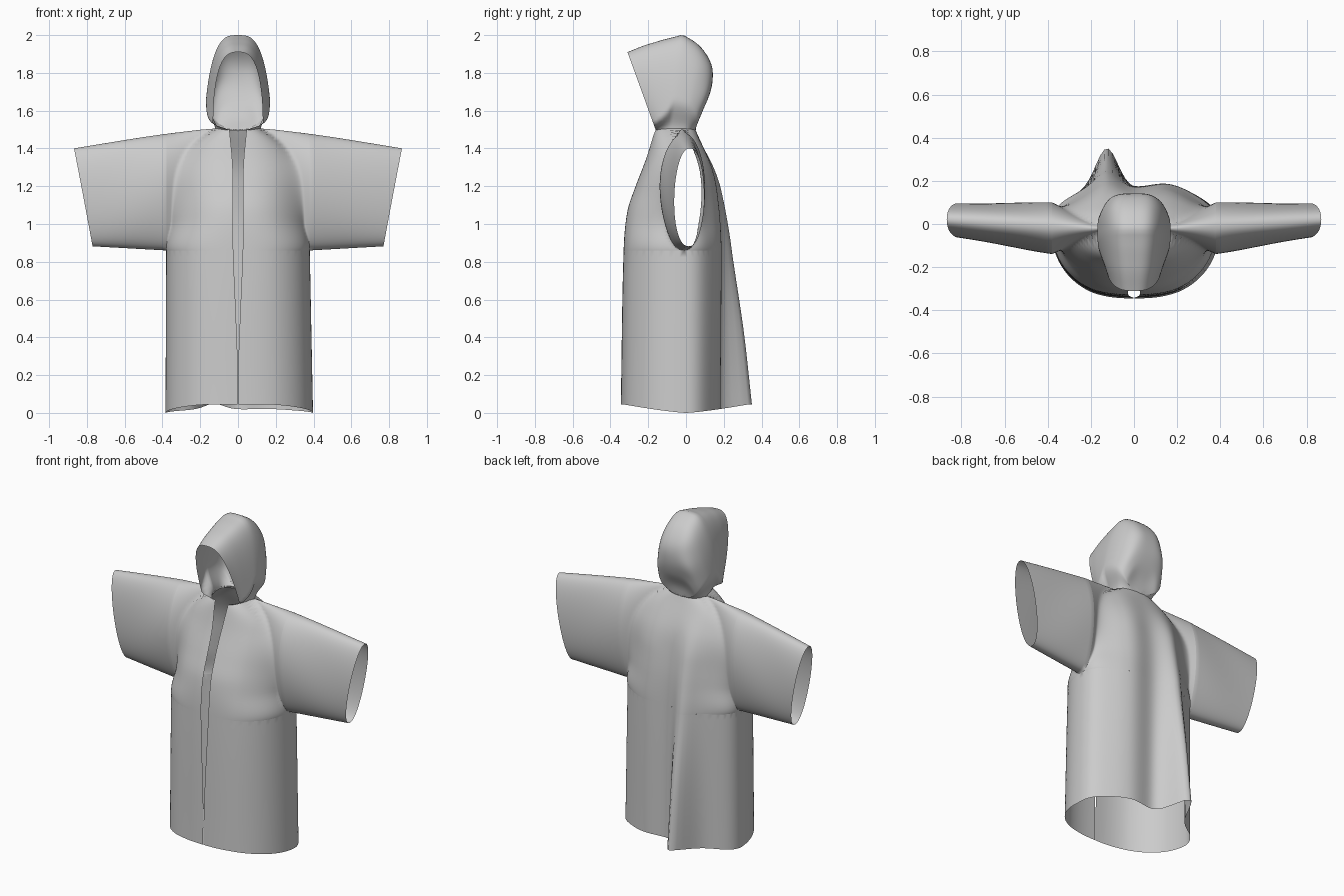
import bpy, bmesh, math

if "Cube" in bpy.data.objects:
    bpy.data.objects.remove(bpy.data.objects["Cube"])

ARM_X, ARMPIT, NECK_W, NECK_Z = 0.38, 0.86, 0.12, 1.50


def curve(t, keys):
    """Smooth Hermite curve through (t, value) keys."""
    n = len(keys)
    t = min(max(t, keys[0][0]), keys[-1][0])
    i = next((i for i in range(n - 1) if t <= keys[i + 1][0]), n - 2)

    def slope(j):
        a, b = keys[max(j - 1, 0)], keys[min(j + 1, n - 1)]
        return (b[1] - a[1]) / (b[0] - a[0])
    (t0, a), (t1, b) = keys[i], keys[i + 1]
    h = t1 - t0
    s = (t - t0) / h
    return ((2*s**3 - 3*s*s + 1) * a + (s**3 - 2*s*s + s) * h * slope(i)
            + (3*s*s - 2*s**3) * b + (s**3 - s*s) * h * slope(i + 1))


def smooth(t):
    t = min(1, max(0, t))
    return t * t * (3 - 2 * t)


def grid(bm, fn, nu, nv):
    """Add a sheet sampled from fn(u, v)."""
    vs = [[bm.verts.new(fn(i / nu, j / nv)) for j in range(nv + 1)] for i in range(nu + 1)]
    for i in range(nu):
        for j in range(nv):
            bm.faces.new((vs[i][j], vs[i+1][j], vs[i+1][j+1], vs[i][j+1]))


def finish(bm, name):
    bmesh.ops.remove_doubles(bm, verts=bm.verts, dist=0.0005)
    bmesh.ops.dissolve_degenerate(bm, edges=bm.edges, dist=0.0001)
    bmesh.ops.recalc_face_normals(bm, faces=bm.faces)
    me = bpy.data.meshes.new(name)
    bm.to_mesh(me)
    bm.free()
    ob = bpy.data.objects.new(name, me)
    bpy.context.collection.objects.link(ob)
    me.polygons.foreach_set("use_smooth", [True] * len(me.polygons))
    return ob


# Garment profiles: depth of front and back, back fold, front gap, shoulder line
FRONT = [(0, .325), (.87, .31), (1.07, .29), (1.2, .247), (1.35, .19), (1.5, .145)]
BACK = [(0, .20), (.87, .205), (1.1, .195), (1.3, .16), (1.5, .07)]
FOLD = [(0, .172), (.4, .125), (.87, .055), (1.2, .02), (1.4, 0), (1.5, 0)]
GAP = [(0, .002), (.23, .002), (.5, .011), (.9, .026), (1.3, .028), (1.5, .045)]
TOP = [(0, 1.5), (.12, 1.505), (.3, 1.487), (.5, 1.46), (.87, 1.4)]


def shape(u, p=0.45):
    return max(0.0, 1 - min(abs(u), 1) ** 2.5) ** p


def mid_y(x):
    return -0.02 + 0.04 * max(0, abs(x) - 0.2) / 0.67


def torso_depth(x, z, w, face, p=0.45):
    k = shape(x / w, p)
    d = curve(z, FRONT if face < 0 else BACK) * k
    if face > 0:
        d += curve(z, FOLD) * math.exp(-((x + .125) / .07) ** 2) * k
        d += 0.012 * k * min(1, max(0, (1.5 - z) / 0.3)) * math.cos((x - .17) * 19)
    return d


def column(c, z, face):
    x = ARM_X * math.sin(c * math.pi / 2)
    if face < 0:
        x += curve(z, GAP) * max(0, 1 - c / 0.2)
    return x


def sleeve_depth(x, k, face):
    t = max(0, (x - ARM_X) / 0.45)
    r = (0.125 if face < 0 else 0.105) - (0.047 if face < 0 else 0.027) * t
    crease = 1 + 0.06 * math.sin(9 * x + 7 * k) * (1 - min(1, t))
    return r * math.sin(math.pi * k) ** 0.9 * crease


# Robe: skirt, chest and sleeves for each side, front and back
bm = bmesh.new()
for side in (-1, 1):
    for face in (-1, 1):
        def skirt(c, v):
            z = ARMPIT * v
            x = column(c, z, face)
            y = mid_y(x) + face * torso_depth(side * x, z, ARM_X, face)
            hem = 0.045 * min(1, abs(y) / 0.33) ** 1.3
            wide = 1 + (1 - v) * (0.045 if side > 0 else 0.01)
            return (side * x * wide, y, hem + (ARMPIT - hem) * v)

        def chest(c, k):
            v = (1 - math.cos(math.pi * k)) / 2
            x0 = ARM_X * math.sin(c * math.pi / 2)
            z = ARMPIT + (curve(x0, TOP) - ARMPIT) * v
            x = column(c, z, face)
            w = ARM_X - 0.03 * smooth(v * 4) - 0.23 * v ** 6
            p = 0.45 + 0.3 * smooth(v * 2) * smooth((1 - v) * 4)
            d = math.hypot(torso_depth(side * x, z, w, face, p),
                           sleeve_depth(x, k, face) * (x / ARM_X) ** 1.3)
            return (side * x, mid_y(x) + face * d, z)

        def sleeve(t, k):
            v = (1 - math.cos(math.pi * k)) / 2
            x = ARM_X + t * (0.39 + 0.098 * v)
            low = ARMPIT + 0.022 * t
            z = low + (curve(x, TOP) - low) * v
            return (side * x, mid_y(x) + face * sleeve_depth(x, k, face), z)

        grid(bm, skirt, 30, 24)
        grid(bm, chest, 40, 36)
        grid(bm, sleeve, 16, 36)
finish(bm, "hooded_robe")

# Hood: arches fanned from the brim round to the nape
APEX_Y = [(0, -.31), (.17, -.19), (.36, -.02), (.5, .085), (.65, .143), (.8, .115), (.92, .065), (1, .05)]
APEX_Z = [(0, 1.91), (.17, 1.955), (.36, 1.99), (.5, 1.93), (.65, 1.8), (.8, 1.66), (.92, 1.56), (1, 1.49)]
WIDTH = [(0, .148), (.17, .165), (.36, .177), (.5, .175), (.65, .155), (.8, .12), (.92, .075), (1, 0)]

bm = bmesh.new()
for side in (-1, 1):
    def hood(t, s):
        a = s * math.pi / 2
        f = math.sin(a) ** 1.15
        if t < 0.5:
            bx = 0.045 + (NECK_W - 0.045) * math.sin(t * math.pi)
            by = -0.02 - 0.145 * shape(bx / NECK_W)
        else:
            bx = NECK_W * math.sin(t * math.pi)
            by = -0.02 + 0.07 * shape(bx / NECK_W)
        # the brim flares out at once, further back it flares gently
        front = max(0, 1 - t / 0.35)
        q = smooth(f * (3 + 9 * front))
        x = (bx + (curve(t, WIDTH) * (1 - 0.12 * front * (1 - f)) - bx) * q)
        x *= max(0, math.cos(a)) ** (0.6 + 0.1 * front)
        y = by + (curve(t, APEX_Y) - by) * f
        z = 1.495 + (curve(t, APEX_Z) - 1.495) * f
        # soft crumples on the crown
        y += 0.006 * math.sin(38 * z + 8 * side * x) * min(1, max(0, (t - .4) * 4)) * f * (1 - t)
        # small peak on top
        z += 0.01 * math.exp(-((y + .02) / .03) ** 2) * f ** 8
        return (side * x, y, z)
    grid(bm, hood, 40, 36)
finish(bm, "hood")
